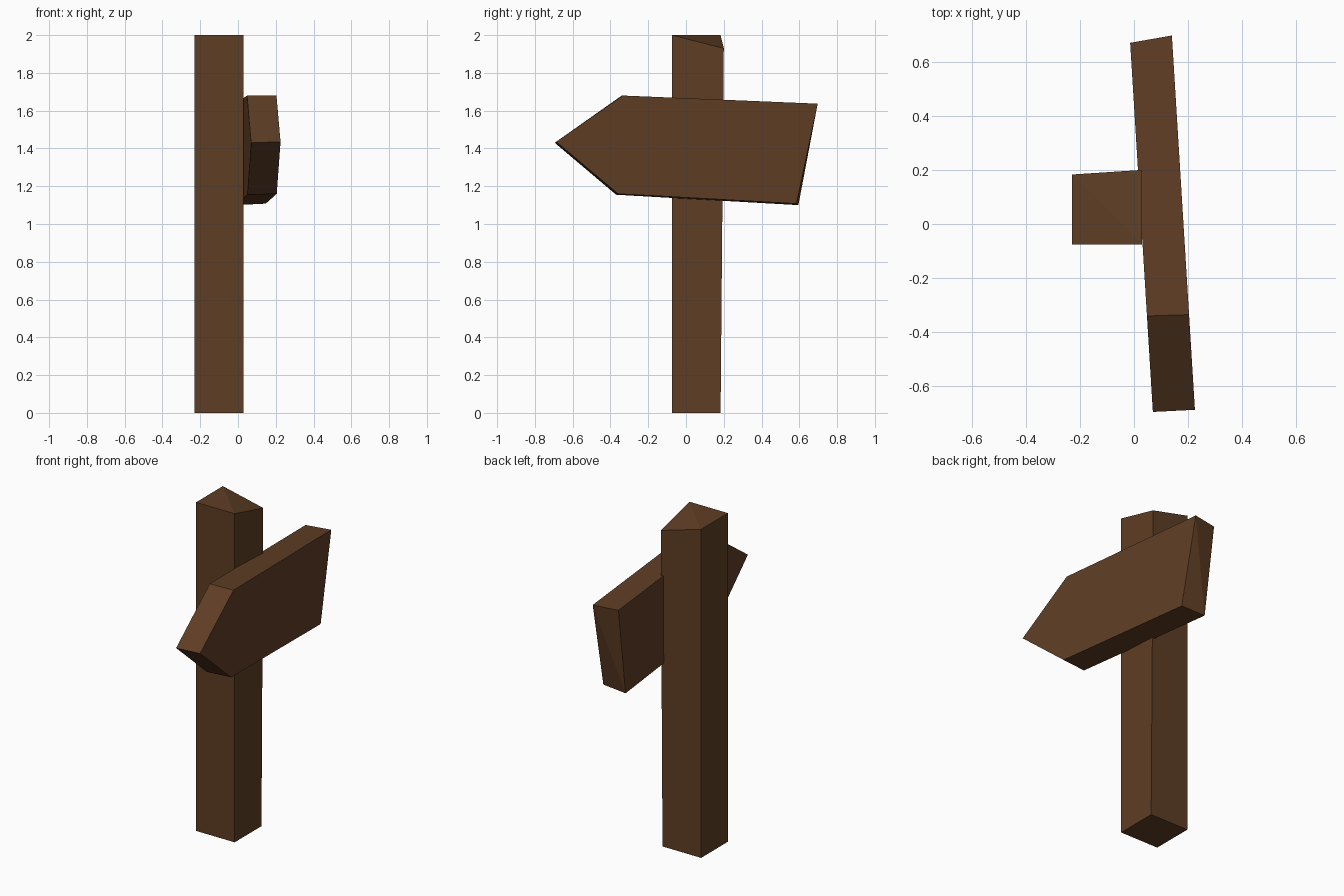
import bpy
import bmesh

default_cube = bpy.data.objects.get("Cube")
if default_cube:
    bpy.data.objects.remove(default_cube, do_unlink=True)

# Single wood colour
wood = bpy.data.materials.new("dark_brown_wood")
wood.use_nodes = True
colour = (0.114, 0.048, 0.018, 1.0)
wood.diffuse_color = colour
wood.node_tree.nodes["Principled BSDF"].inputs["Base Color"].default_value = colour


def bridge(name, start, end, fold):
    """Solid between two matching outlines, with a crease joining the fold pair of corners."""
    bm = bmesh.new()
    a = [bm.verts.new(p) for p in start]
    b = [bm.verts.new(p) for p in end]
    bm.faces.new(a)
    bm.faces.new(b)
    for i in range(len(a)):
        j = (i + 1) % len(a)
        bm.faces.new((a[i], a[j], b[j], b[i]))
    corners = a + b
    bmesh.ops.connect_verts(bm, verts=[corners[i] for i in fold])
    bmesh.ops.recalc_face_normals(bm, faces=bm.faces)
    mesh = bpy.data.meshes.new(name)
    bm.to_mesh(mesh)
    bm.free()
    mesh.materials.append(wood)
    obj = bpy.data.objects.new(name, mesh)
    bpy.context.collection.objects.link(obj)
    return obj


# Square post, hewn lower at one back corner of its top
left, right, front, back = -0.23, 0.03, -0.075, 0.183
base = [(left, front, 0), (right, front, 0), (right, back, 0), (left, back, 0)]
top = [(left, front, 2), (right, front, 2), (right, 0.2, 1.93), (left, back, 2)]
bridge("post", base, top, (5, 7))

# Arrow board: tip, upper shoulder, upper end, lower end, lower shoulder
outer = [(-0.687, 1.435), (-0.335, 1.68), (0.697, 1.637), (0.585, 1.108), (-0.36, 1.16)]
inner = [(-0.695, 1.43), (-0.34, 1.68), (0.67, 1.635), (0.595, 1.1), (-0.37, 1.155)]


def board_side(outline, x):
    # The board is turned slightly, so x shifts steadily along its length
    return [(x - 0.0615 * y, y, z) for y, z in outline]


bridge("arrow_board", board_side(outer, 0.183), board_side(inner, 0.027), (2, 8))
